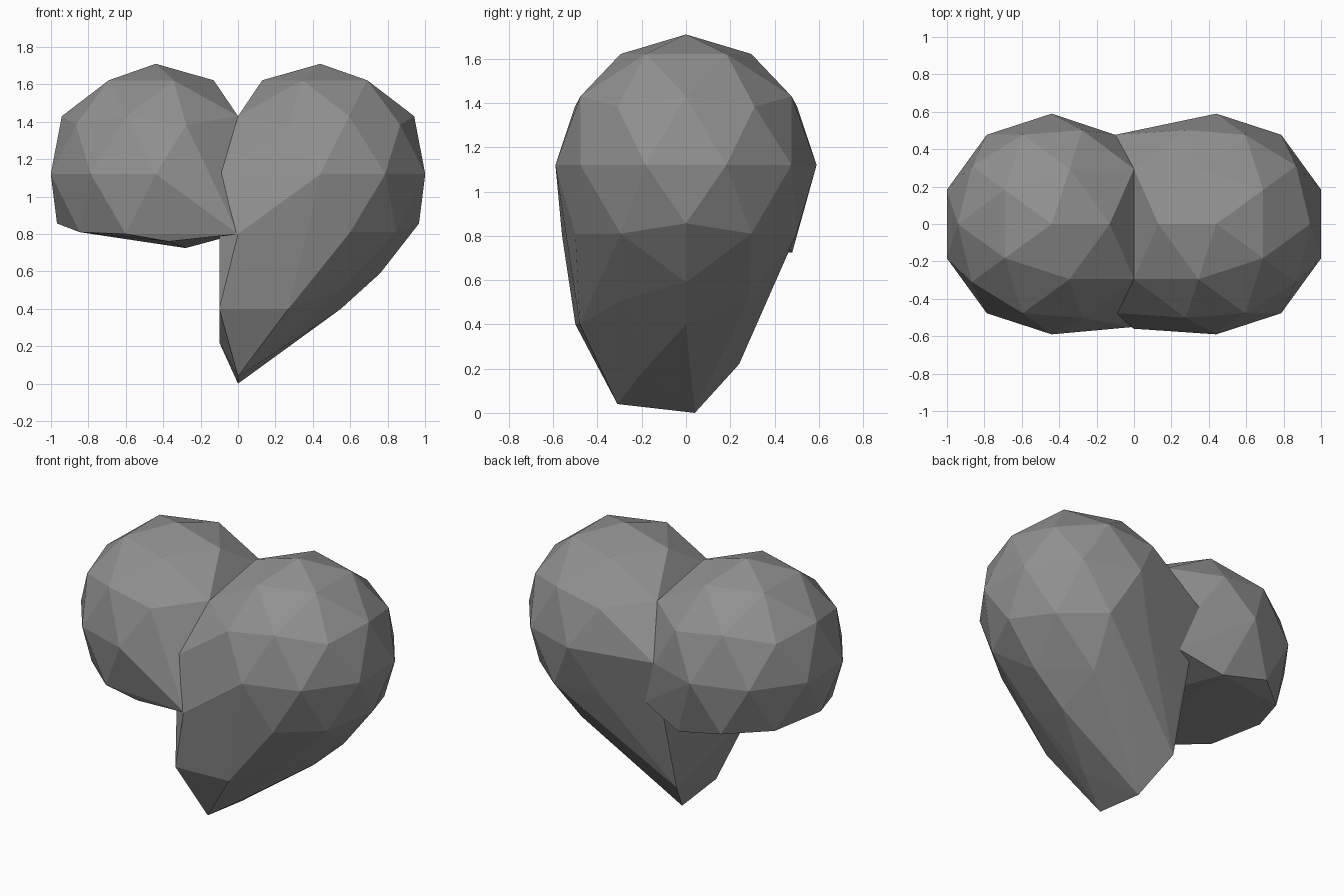
import bpy, bmesh
from mathutils import Vector

if "Cube" in bpy.data.objects:
    bpy.data.objects.remove(bpy.data.objects["Cube"])

R, CX, CZ = 0.59, 0.44, 1.12


def lobe_points(side, min_z):
    """Low-poly sphere points of one lobe, trimmed at the centre line."""
    bm = bmesh.new()
    bmesh.ops.create_icosphere(bm, subdivisions=2, radius=R)
    pts = []
    for v in bm.verts:
        out = -v.co.x + CX            # distance outwards from the centre line
        z = v.co.z + CZ
        if z < min_z or out < -0.11:
            continue
        if out < 0.05:
            # points on the rim of the notch snap to the centre line
            if z > 1.2 and abs(v.co.y) > 0.1:
                pts.append(Vector((0, v.co.y, z)))
            continue
        if out < 0.1 and (1.3 < z < 1.4 or abs(z - CZ) < 0.01):
            continue
        pts.append(Vector((side * out, v.co.y, z)))
    bm.free()
    # seam points shared by both lobes
    pts += [Vector((-0.1, s * 0.477, CZ)) for s in (-1, 1)]
    return pts


def hull(name, pts):
    bm = bmesh.new()
    for p in pts:
        bm.verts.new(p)
    bmesh.ops.remove_doubles(bm, verts=bm.verts, dist=0.005)
    res = bmesh.ops.convex_hull(bm, input=bm.verts)
    junk = {g for g in res["geom_interior"] + res["geom_unused"]
            if isinstance(g, bmesh.types.BMVert) and g.is_valid}
    bmesh.ops.delete(bm, geom=list(junk), context='VERTS')
    bmesh.ops.recalc_face_normals(bm, faces=bm.faces)
    me = bpy.data.meshes.new(name)
    bm.to_mesh(me)
    bm.free()
    me.materials.append(dark)
    ob = bpy.data.objects.new(name, me)
    bpy.context.collection.objects.link(ob)
    return ob


dark = bpy.data.materials.new("dark_grey")
dark.diffuse_color = (0.28, 0.28, 0.28, 1)
dark.use_nodes = True
dark.node_tree.nodes["Principled BSDF"].inputs["Base Color"].default_value = dark.diffuse_color

# whole right half: lobe drawn down to the tip
tip = [(0.6, -0.5, 0.81), (0.6, 0.5, 0.81),
       (0.76, 0, 0.59), (0.55, -0.29, 0.51), (0.55, 0.29, 0.53), (0.55, 0, 0.40),
       (0.27, -0.48, 0.40), (0.22, -0.2, 0.18),
       (0, -0.56, 0.80), (-0.1, -0.50, 0.40), (0, -0.31, 0.04), (0, 0.04, 0),
       (-0.1, 0.24, 0.22), (-0.08, 0.32, 0.50), (0, 0.42, 0.82)]
heart = hull("heart", lobe_points(1, 0.805) + [Vector(p) for p in tip])

# left lobe, broken off underneath
broken = [(-0.6, -0.5, 0.80), (-0.6, 0.5, 0.80), (-0.37, -0.5, 0.76),
          (-0.28, 0.48, 0.725), (0, -0.55, 0.80), (0, 0.42, 0.82)]
left = hull("left_lobe", lobe_points(-1, 0.79) + [Vector(p) for p in broken])

# merge the halves into one solid
mod = heart.modifiers.new("merge", 'BOOLEAN')
mod.operation = 'UNION'
mod.solver = 'EXACT'
mod.object = left
bpy.context.view_layer.objects.active = heart
heart.select_set(True)
bpy.ops.object.modifier_apply(modifier=mod.name)
bpy.data.objects.remove(left)
